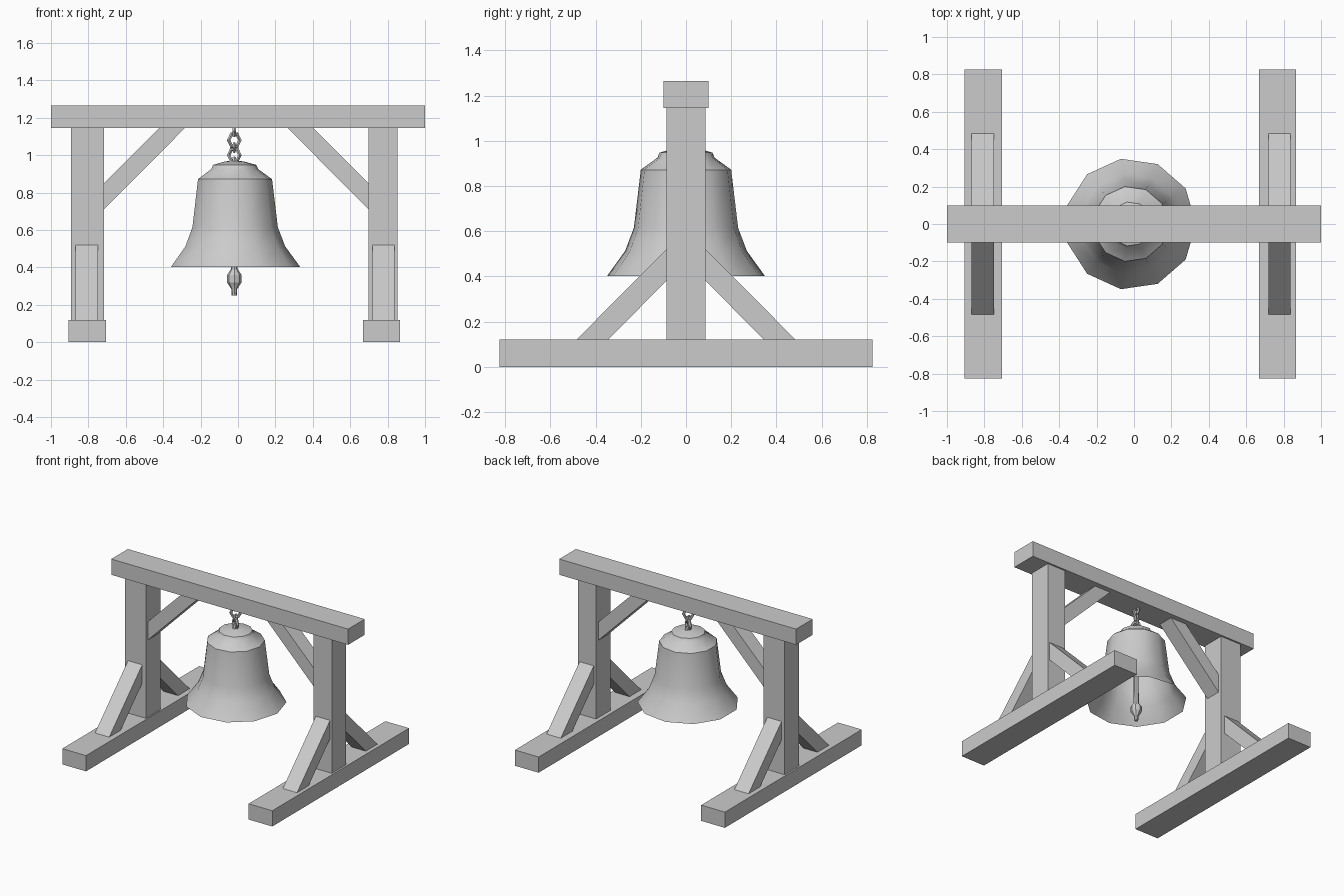
import bpy, bmesh
from math import cos, sin, pi, radians
from mathutils import Matrix, Vector

if "Cube" in bpy.data.objects:
    bpy.data.objects.remove(bpy.data.objects["Cube"])

BX = -0.02  # bell axis


def make(name, bm, smooth=None):
    bmesh.ops.recalc_face_normals(bm, faces=bm.faces)
    me = bpy.data.meshes.new(name)
    bm.to_mesh(me)
    bm.free()
    ob = bpy.data.objects.new(name, me)
    bpy.context.collection.objects.link(ob)
    if smooth:
        bpy.ops.object.select_all(action='DESELECT')
        ob.select_set(True)
        bpy.context.view_layer.objects.active = ob
        bpy.ops.object.shade_smooth_by_angle(angle=radians(smooth))
    return ob


def prism(name, pts, axis, lo, hi):
    """Extrude a 2D outline along x ('x': points are y,z) or y ('y': points are x,z)."""
    bm = bmesh.new()
    put = (lambda p, t: (t, p[0], p[1])) if axis == 'x' else (lambda p, t: (p[0], t, p[1]))
    f = bm.faces.new([bm.verts.new(put(p, lo)) for p in pts])
    g = bmesh.ops.extrude_face_region(bm, geom=[f])
    move = Vector(put((0, 0), hi - lo))
    bmesh.ops.translate(bm, vec=move, verts=[v for v in g['geom'] if isinstance(v, bmesh.types.BMVert)])
    return make(name, bm)


def box(name, x0, x1, y0, y1, z0, z1):
    return prism(name, [(x0, z0), (x1, z0), (x1, z1), (x0, z1)], 'y', y0, y1)


def lathe(name, profile, sides, smooth):
    """Spin an (r, z) profile round the bell axis; zero radius closes to a point."""
    bm = bmesh.new()
    rings = []
    for r, z in profile:
        n = sides if r else 1
        rings.append([bm.verts.new((BX + r * cos(2 * pi * i / sides), r * sin(2 * pi * i / sides), z))
                      for i in range(n)])
    for a, b in zip(rings, rings[1:]):
        for i in range(sides):
            j = (i + 1) % sides
            q = [a[i % len(a)], a[j % len(a)], b[j % len(b)], b[i % len(b)]]
            bm.faces.new(list(dict.fromkeys(q)))
    return make(name, bm, smooth)


def link(name, z, turn, rx, rz, r=0.011):
    """Hexagonal chain link standing upright, turned about z."""
    bm = bmesh.new()
    rings = []
    for i in range(6):
        a = i * pi / 3
        rings.append([bm.verts.new(((rx + r * cos(b)) * cos(a), r * sin(b), (rz + r * cos(b)) * sin(a)))
                      for b in [k * pi / 3 for k in range(6)]])
    for i in range(6):
        for k in range(6):
            m, n = (i + 1) % 6, (k + 1) % 6
            bm.faces.new((rings[i][k], rings[m][k], rings[m][n], rings[i][n]))
    bm.transform(Matrix.Translation((BX, 0, z)) @ Matrix.Rotation(radians(turn), 4, 'Z'))
    return make(name, bm)


# Top beam
box("top_beam", -1, 1, -0.1, 0.1, 1.145, 1.265)

# Two end frames: foot, post, foot braces, beam brace
frames = [("left", -0.806, (-0.893, -0.716), -0.808, 1),
          ("right", 0.767, (0.698, 0.853), 0.778, -1)]
for side, fx, (p0, p1), bx, s in frames:
    box(side + "_foot", fx - 0.1, fx + 0.1, -0.825, 0.825, 0, 0.12)
    box(side + "_post", p0, p1, -0.087, 0.087, 0.12, 1.145)
    for end, d in (("front", -1), ("back", 1)):
        pts = [(0.485, 0.12), (0.087, 0.52), (0.087, 0.38), (0.345, 0.12)]
        prism(f"{side}_{end}_foot_brace", [(d * y, z) for y, z in pts], 'x', bx - 0.06, bx + 0.06)
    inner = p1 if s > 0 else p0
    pts = [(0, 0.71), (0, 0.85), (0.295, 1.145), (0.432, 1.145)]
    prism(side + "_beam_brace", [(inner + s * x, z) for x, z in pts], 'y', -0.06, 0.06)

# Bell shell, open below
lathe("bell", [(0.352, 0.403), (0.272, 0.513), (0.233, 0.615), (0.202, 0.872), (0.128, 0.925),
               (0.118, 0.948), (0.05, 0.967), (0, 0.97)], 11, 40)

# Clapper
lathe("clapper", [(0, 0.95), (0.016, 0.95), (0.018, 0.39), (0.039, 0.36), (0.039, 0.32),
                  (0.016, 0.285), (0.014, 0.25), (0, 0.25)], 8, 30)

# Hanging chain
link("upper_chain_link", 1.08, 30, 0.034, 0.037)
link("lower_chain_link", 1.0, -30, 0.034, 0.037)
link("middle_chain_link", 1.04, 90, 0.02, 0.026, 0.008)
link("beam_eye", 1.13, 90, 0.025, 0.028)
link("bell_eye", 0.962, 90, 0.025, 0.025)
